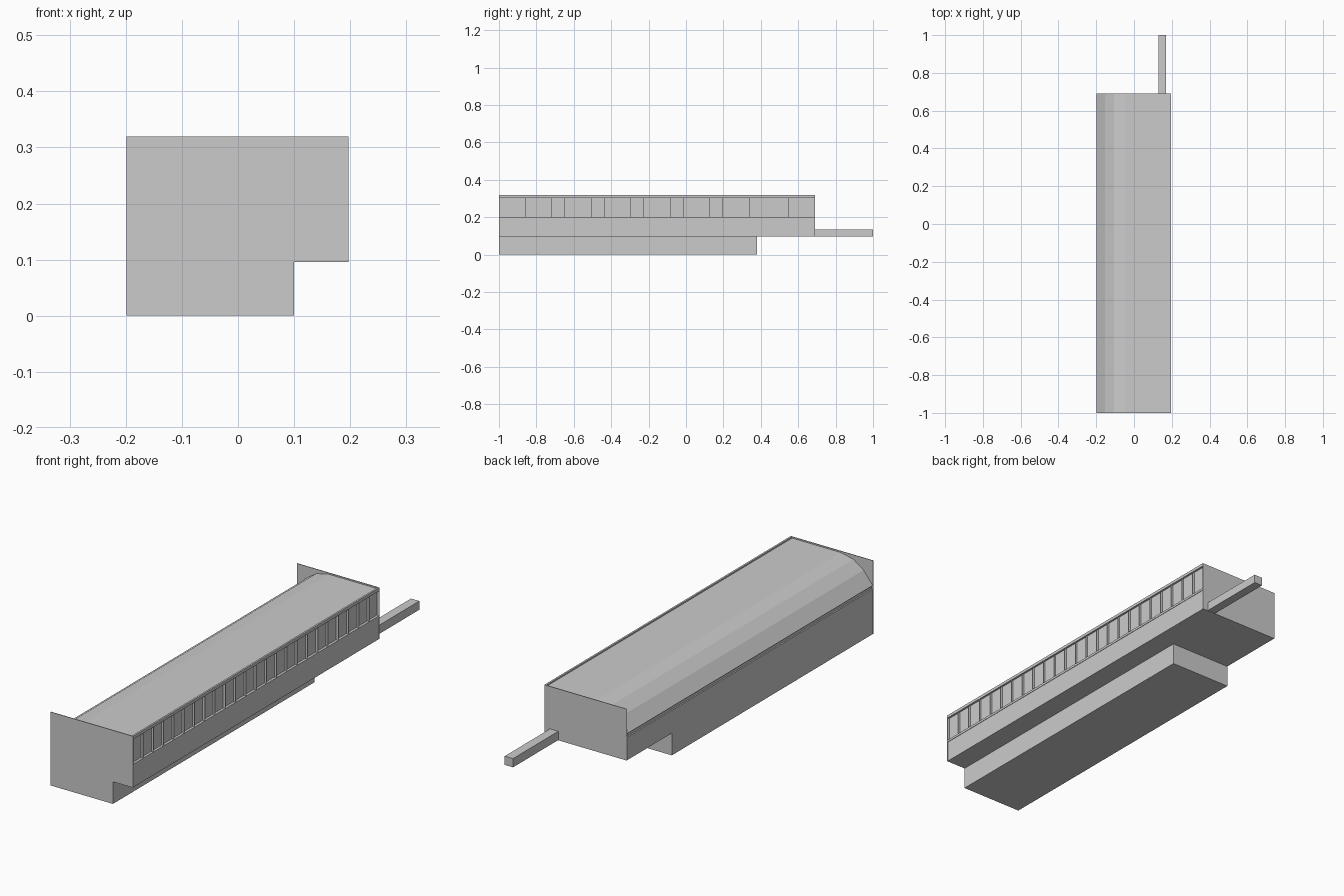
import bpy, bmesh

if "Cube" in bpy.data.objects:
    bpy.data.objects.remove(bpy.data.objects["Cube"])

Y0, Y1 = -1.0, 0.69          # front and back ends of the hall


def mesh_object(name, bm):
    bmesh.ops.recalc_face_normals(bm, faces=bm.faces)
    me = bpy.data.meshes.new(name)
    bm.to_mesh(me)
    bm.free()
    ob = bpy.data.objects.new(name, me)
    bpy.context.collection.objects.link(ob)
    return ob


def extrude_profile(name, pts, y0, y1):
    """Extrude an x-z outline along y."""
    bm = bmesh.new()
    face = bm.faces.new([bm.verts.new((x, y0, z)) for x, z in pts])
    ext = bmesh.ops.extrude_face_region(bm, geom=[face])
    verts = [v for v in ext["geom"] if isinstance(v, bmesh.types.BMVert)]
    bmesh.ops.translate(bm, verts=verts, vec=(0, y1 - y0, 0))
    return mesh_object(name, bm)


def box(name, x0, x1, y0, y1, z0, z1):
    return extrude_profile(name, [(x0, z0), (x1, z0), (x1, z1), (x0, z1)], y0, y1)


# Lower storey, shorter and narrower
box("base", -0.198, 0.10, Y0 + 0.003, 0.38, 0, 0.096)

# Main hall: plain wall below, recessed glazing on the right
box("hall_walls", -0.198, 0.195, Y0 + 0.003, Y1 - 0.003, 0.096, 0.195)
extrude_profile("glazed_upper_hall",
                [(-0.192, 0.195), (0.186, 0.195), (0.186, 0.308), (-0.044, 0.308),
                 (-0.103, 0.296), (-0.151, 0.262), (-0.192, 0.213)],
                Y0 + 0.003, Y1 - 0.003)

# Roof sheet curving down to the left wall
extrude_profile("curved_roof",
                [(-0.198, 0.211), (-0.154, 0.266), (-0.105, 0.300), (-0.045, 0.313),
                 (0.195, 0.313), (0.195, 0.308), (-0.044, 0.308), (-0.103, 0.296),
                 (-0.151, 0.262), (-0.192, 0.211)],
                Y0, Y1)

# Rails above and below the glazing
box("window_sill", 0.186, 0.197, Y0, Y1, 0.188, 0.198)
box("roof_edge_rail", 0.189, 0.197, Y0, Y1, 0.306, 0.319)

# Thin upright fins between the panes
CELLS = 24
for i in range(1, CELLS):
    y = Y0 + (Y1 - Y0) * i / CELLS
    box(f"window_fin_{i:02d}", 0.186, 0.196, y - 0.0006, y + 0.0006, 0.198, 0.306)

# End walls standing above the roof curve
extrude_profile("front_end_wall",
                [(-0.199, 0), (0.10, 0), (0.10, 0.096), (0.197, 0.096),
                 (0.197, 0.319), (-0.199, 0.319)], Y0, Y0 + 0.003)
box("back_end_wall", -0.199, 0.197, Y1 - 0.003, Y1, 0.096, 0.319)

# Narrow corridor leaving the back wall
box("back_corridor", 0.13, 0.17, Y1, 1.0, 0.097, 0.135)
